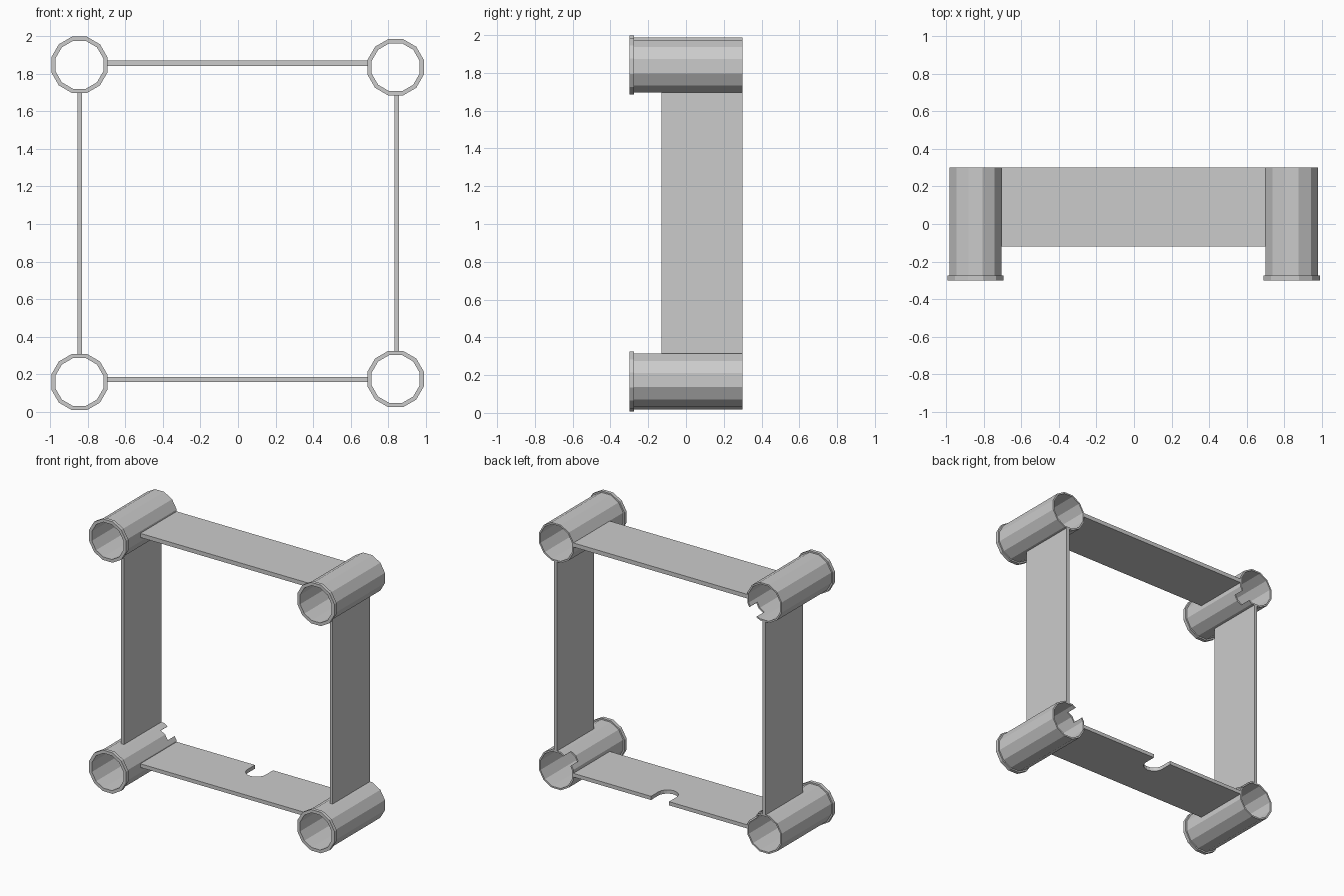
import bpy, bmesh
from math import sin, cos, pi, radians
from mathutils import Matrix, Vector

if "Cube" in bpy.data.objects:
    bpy.data.objects.remove(bpy.data.objects["Cube"])

SIDES = 12
BACK = 0.30


def make_object(name, bm):
    bmesh.ops.recalc_face_normals(bm, faces=bm.faces[:])
    mesh = bpy.data.meshes.new(name)
    bm.to_mesh(mesh)
    bm.free()
    obj = bpy.data.objects.new(name, mesh)
    bpy.context.collection.objects.link(obj)
    return obj


def flanged_tube(name, cx, cz):
    """Closed (radius, y) profile swept round an axis along y."""
    profile = [(0.144, BACK), (0.144, -0.275), (0.155, -0.275),
               (0.155, -0.30), (0.132, -0.30), (0.132, BACK)]
    bm = bmesh.new()
    rings = []
    for i in range(SIDES):
        a = 2 * pi * (i + 0.5) / SIDES
        rings.append([bm.verts.new((cx + r * cos(a), y, cz + r * sin(a)))
                      for r, y in profile])
    n = len(profile)
    for i in range(SIDES):
        p, q = rings[i], rings[(i + 1) % SIDES]
        for j in range(n):
            k = (j + 1) % n
            bm.faces.new((p[j], p[k], q[k], q[j]))
    return make_object(name, bm)


def cut_notch(tube, cx, cz, angle):
    """Small rectangular notch in the back rim of a tube."""
    a = radians(angle)
    bm = bmesh.new()
    place = (Matrix.Translation((cx + 0.138 * cos(a), BACK, cz + 0.138 * sin(a)))
             @ Matrix.Rotation(-a, 4, 'Y')
             @ Matrix.Diagonal((0.09, 0.16, 0.08, 1)))
    bmesh.ops.create_cube(bm, size=1, matrix=place)
    cutter = make_object(tube.name + "_notch_cutter", bm)
    cutter.hide_render = True
    cutter.hide_viewport = True
    mod = tube.modifiers.new("notch", 'BOOLEAN')
    mod.operation = 'DIFFERENCE'
    mod.solver = 'EXACT'
    mod.object = cutter


def plate(name, outline, offset):
    """Extrude a flat outline of 3D points by an offset vector."""
    bm = bmesh.new()
    face = bm.faces.new([bm.verts.new(p) for p in outline])
    ext = bmesh.ops.extrude_face_region(bm, geom=[face])
    moved = [v for v in ext["geom"] if isinstance(v, bmesh.types.BMVert)]
    bmesh.ops.translate(bm, verts=moved, vec=Vector(offset))
    return make_object(name, bm)


# Corner tubes: centre x, centre z, notch angle
corners = {
    "top_left_tube": (-0.845, 1.848, -45),
    "top_right_tube": (0.84, 1.835, None),
    "bottom_left_tube": (-0.845, 0.158, 45),
    "bottom_right_tube": (0.84, 0.174, 135),
}
for name, (cx, cz, angle) in corners.items():
    tube = flanged_tube(name, cx, cz)
    if angle is not None:
        cut_notch(tube, cx, cz, angle)

# Upright side plates
for name, x, z0, z1 in (("left_plate", -0.854, 0.293, 1.713),
                        ("right_plate", 0.834, 0.309, 1.70)):
    plate(name, [(x, -0.13, z0), (x, BACK, z0), (x, BACK, z1), (x, -0.13, z1)],
          (0.023, 0, 0))

# Plain top plate
X0, X1, FRONT = -0.71, 0.705, -0.12
plate("top_plate", [(X0, FRONT, 1.841), (X1, FRONT, 1.841),
                    (X1, BACK, 1.841), (X0, BACK, 1.841)], (0, 0, 0.03))

# Bottom plate with a round-ended slot in the back edge
z, r, yc = 0.159, 0.073, 0.215
slot = [(r * cos(pi * i / 10), yc - r * sin(pi * i / 10), z) for i in range(11)]
plate("bottom_plate",
      [(X0, FRONT, z), (X1, FRONT, z), (X1, BACK, z), (r, BACK, z)]
      + slot + [(-r, BACK, z), (X0, BACK, z)], (0, 0, 0.027))
